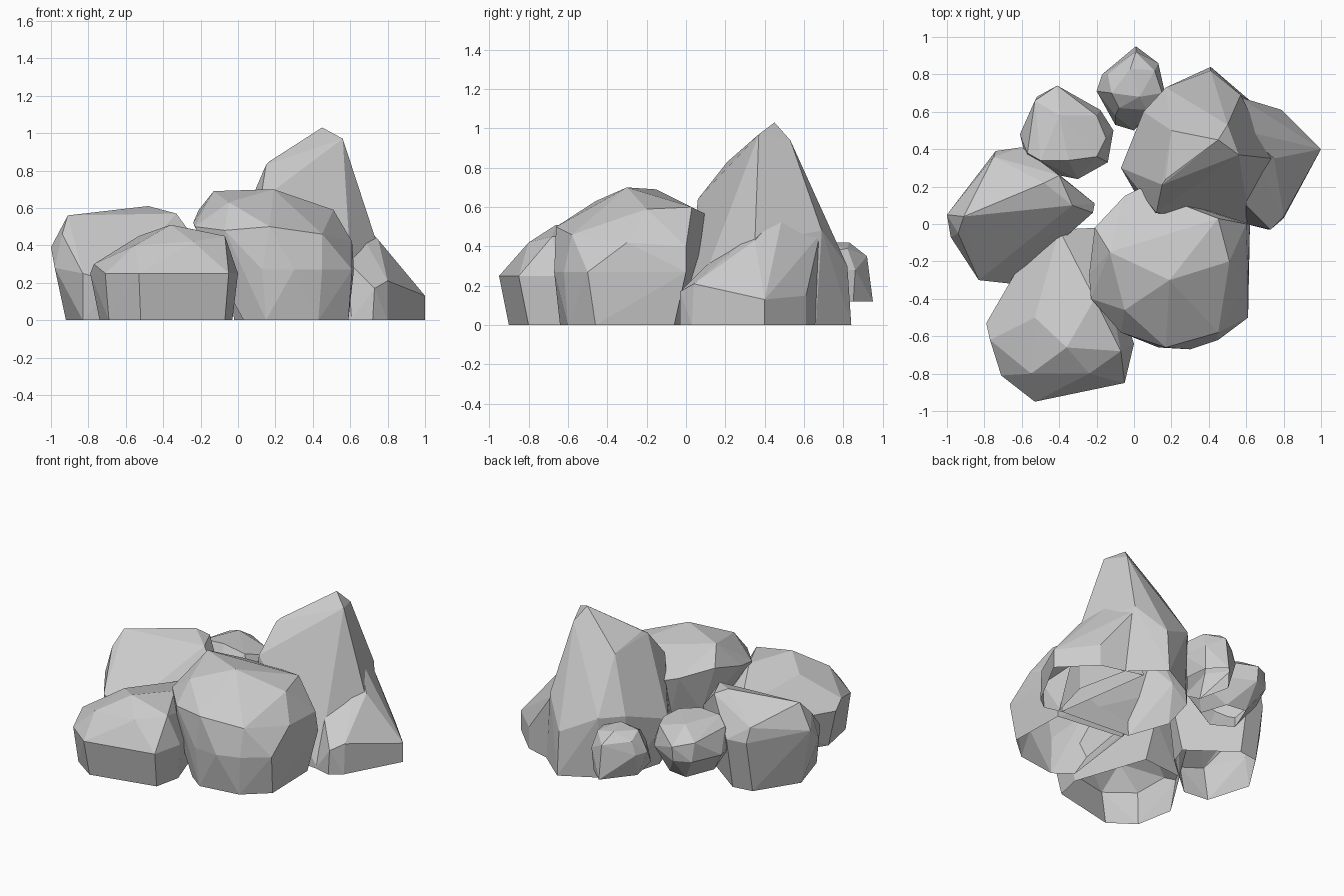
import bpy, bmesh
from math import radians


def rock(name, *rings):
    """Faceted boulder shell, open underneath: hull around a few outlines."""
    bm = bmesh.new()
    for ring in rings:
        for p in ring:
            bm.verts.new(p)
    bmesh.ops.convex_hull(bm, input=bm.verts)
    loose = [v for v in bm.verts if not v.link_faces]
    bmesh.ops.delete(bm, geom=loose, context='VERTS')
    bmesh.ops.dissolve_limit(bm, angle_limit=radians(3), verts=bm.verts, edges=bm.edges)
    bmesh.ops.recalc_face_normals(bm, faces=bm.faces)
    under = [f for f in bm.faces if f.normal.z < -.99]
    bmesh.ops.delete(bm, geom=under, context='FACES')
    me = bpy.data.meshes.new(name)
    bm.to_mesh(me)
    bm.free()
    ob = bpy.data.objects.new(name, me)
    bpy.context.collection.objects.link(ob)
    return ob


def flat(z, *pts):
    """Outline lying at one height."""
    return [(x, y, z) for x, y in pts]


# low boulder at the front left
rock("front_left_boulder",
     flat(0, (-.74, -.52), (-.69, -.78), (-.52, -.90), (-.07, -.80), (-.03, -.62), (-.2, -.12), (-.5, -.15)),
     flat(.25, (-.79, -.53), (-.71, -.81), (-.53, -.95), (-.05, -.85), (0, -.64), (-.2, -.02), (-.57, -.15)),
     [(-.77, -.62, .30), (-.55, -.80, .40), (-.24, -.80, .42), (-.07, -.68, .45),
      (-.36, -.66, .51), (-.21, -.4, .48), (-.4, -.03, .36), (-.53, -.5, .45)])

# big rounded boulder at the front
rock("front_boulder",
     flat(0, (.03, -.55), (.15, -.64), (.43, -.60), (.59, -.46), (.58, -.06), (.1, 0)),
     flat(.27, (-.12, -.5), (.13, -.66), (.3, -.67), (.45, -.62), (.61, -.50), (.62, 0), (.03, .12), (-.12, 0)),
     [(-.24, -.27, .52), (-.23, -.40, .50), (-.07, -.58, .48), (.17, -.66, .50), (.45, -.58, .46),
      (.61, -.3, .42), (.60, 0, .40)],
     [(-.21, -.02, .59), (-.05, .15, .54), (.03, .19, .52), (-.05, -.46, .63), (.19, -.30, .70),
      (-.13, -.15, .69), (.51, -.20, .59), (.45, .03, .60)])

# tall peak at the back
rock("tall_peak",
     flat(0, (-.02, .32), (.08, .04), (.62, 0), (.70, .3), (.62, .66), (.41, .84), (.17, .71), (.05, .58)),
     [(-.07, .30, .32), (.12, .06, .64), (.10, .28, .70), (.05, .60, .42), (.17, .73, .42), (.41, .82, .30),
      (.41, .74, .47), (.57, .69, .48), (.74, .35, .42)],
     [(.15, .21, .83), (.17, .24, .85), (.45, .45, 1.03), (.56, .37, .97), (.50, .53, .94),
      (.2, .5, .78)])

# sloping buttress on the right of the peak
rock("right_buttress",
     flat(0, (.60, 0), (.72, -.03), (.80, .03), (1, .40), (.79, .61), (.5, .69)),
     [(.73, -.03, .17), (.80, .04, .21), (1, .40, .13), (.79, .61, .15), (.75, .35, .43),
      (.56, .68, .46), (.58, .50, .60), (.6, .1, .3)])

# boulder on the left
rock("left_boulder",
     flat(0, (-.92, .04), (-.83, -.26), (-.65, -.28), (-.35, -.02), (-.3, .12), (-.6, .34), (-.74, .32)),
     [(-1, .05, .39), (-.98, -.07, .28), (-.83, -.30, .25), (-.65, -.32, .2), (-.47, -.12, .3),
      (-.22, .06, .42), (-.21, .11, .38), (-.42, .28, .38), (-.6, .41, .36), (-.74, .39, .36)],
     [(-.91, .04, .56), (-.48, .22, .61), (-.33, .10, .57), (-.4, .26, .57), (-.75, .36, .46), (-.94, -.05, .46)])

# small stones perched at the back
rock("back_left_stone",
     flat(.12, (-.5, .4), (-.42, .6), (-.28, .58), (-.22, .40), (-.36, .32)),
     flat(.28, (-.61, .48), (-.52, .68), (-.41, .73), (-.18, .61), (-.11, .50), (-.14, .33), (-.30, .24), (-.45, .27), (-.57, .32)),
     [(-.41, .74, .38), (-.53, .66, .41), (-.2, .58, .42), (-.15, .46, .42), (-.57, .38, .43),
      (-.35, .34, .49), (-.20, .36, .45), (-.5, .34, .48), (-.4, .58, .48)])
rock("back_stone",
     flat(.12, (.01, .95), (.12, .85), (.14, .66), (-.1, .53), (0, .50), (-.15, .75)),
     flat(.28, (.01, .93), (.13, .86), (.17, .68), (.05, .57), (-.1, .58), (-.2, .71), (-.17, .80)),
     [(.01, .92, .35), (.11, .82, .39), (.15, .70, .37), (-.02, .83, .42), (.03, .68, .42),
      (-.12, .70, .41), (-.14, .80, .37), (.07, .61, .36), (-.08, .62, .37)])
